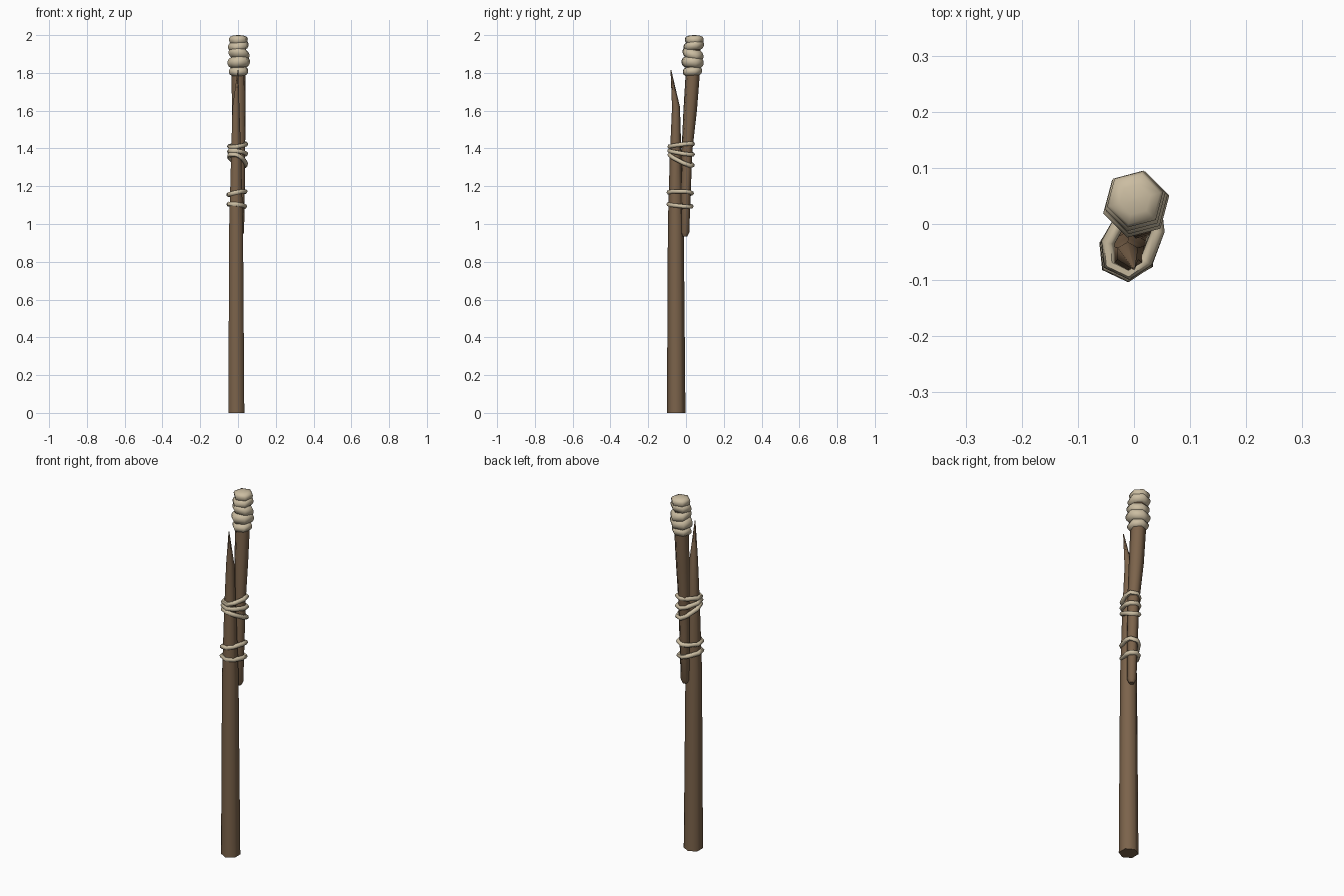
import bpy, bmesh, math

if "Cube" in bpy.data.objects:
    bpy.data.objects.remove(bpy.data.objects["Cube"])


def material(name, rgb):
    m = bpy.data.materials.new(name)
    m.diffuse_color = (*rgb, 1)
    m.use_nodes = True
    m.node_tree.nodes["Principled BSDF"].inputs["Base Color"].default_value = m.diffuse_color
    return m


WOOD = material("brown wood", (0.20, 0.125, 0.07))
CLOTH = material("pale cord", (0.60, 0.51, 0.36))


def finish(ob, mat, angle=62):
    ob.data.materials.clear()
    ob.data.materials.append(mat)
    bpy.ops.object.select_all(action='DESELECT')
    ob.select_set(True)
    bpy.context.view_layer.objects.active = ob
    bpy.ops.object.shade_smooth_by_angle(angle=math.radians(angle))


def stack(name, rings, mat, sides=6, turn=0.0, tilt=(0, 0)):
    """Stacked horizontal polygons (x, y, z, radius), optionally tilted."""
    bm = bmesh.new()
    loops = []
    for x, y, z, r in rings:
        loop = []
        for i in range(sides):
            a = math.radians(turn) + math.tau * i / sides
            dx, dy = r * math.cos(a), r * math.sin(a)
            loop.append(bm.verts.new((x + dx, y + dy, z + dx * tilt[0] + dy * tilt[1])))
        loops.append(loop)
    for lo, hi in zip(loops, loops[1:]):
        for i in range(sides):
            j = (i + 1) % sides
            bm.faces.new((lo[i], lo[j], hi[j], hi[i]))
    bm.faces.new(loops[0][::-1])
    bm.faces.new(loops[-1])
    me = bpy.data.meshes.new(name)
    bm.to_mesh(me)
    bm.free()
    ob = bpy.data.objects.new(name, me)
    bpy.context.collection.objects.link(ob)
    finish(ob, mat)


def cord(name, z, tilt, r1, r2, shift=(0, 0), depth=0.012):
    """Cord loop running round both sticks."""
    c1, c2 = (-0.012, -0.049), (0.012, 0.002)
    axis = math.atan2(c2[1] - c1[1], c2[0] - c1[0])
    pts = []
    for (cx, cy), r, start in ((c2, r2, axis - math.pi / 2), (c1, r1, axis + math.pi / 2)):
        for k in range(4):
            a = start + math.pi * k / 3
            x, y = cx + r * math.cos(a) + shift[0], cy + r * math.sin(a) + shift[1]
            pts.append((x, y, z + x * tilt[0] + (y + 0.025) * tilt[1], 1))
    cu = bpy.data.curves.new(name, 'CURVE')
    cu.dimensions = '3D'
    cu.bevel_depth, cu.bevel_resolution = depth, 1
    sp = cu.splines.new('POLY')
    sp.points.add(len(pts) - 1)
    for p, co in zip(sp.points, pts):
        p.co = co
    sp.use_cyclic_u = True
    ob = bpy.data.objects.new(name, cu)
    bpy.context.collection.objects.link(ob)
    bpy.ops.object.select_all(action='DESELECT')
    ob.select_set(True)
    bpy.context.view_layer.objects.active = ob
    bpy.ops.object.convert(target='MESH')
    finish(bpy.context.object, CLOTH)


# long pole with a splintered tip
stack("main_pole", [(-0.009, -0.052, 0, 0.049), (-0.010, -0.054, 1.0, 0.042),
                    (-0.010, -0.055, 1.35, 0.031), (-0.011, -0.053, 1.62, 0.021),
                    (0.0, -0.080, 1.815, 0.002)], WOOD, turn=90)

# shorter stick lashed behind it, leaning back
stack("upper_stick", [(0.010, -0.006, 0.935, 0.013), (0.010, -0.005, 0.955, 0.023),
                      (0.010, 0.000, 1.2, 0.027), (0.009, 0.006, 1.4, 0.030),
                      (0.004, 0.022, 1.6, 0.037), (0.003, 0.036, 1.8, 0.039),
                      (0.003, 0.041, 1.95, 0.038)], WOOD, turn=15)

# cord lashings
cord("lashing_top", 1.417, (0.10, 0.10), 0.038, 0.034)
cord("lashing_second", 1.378, (-0.10, -0.14), 0.039, 0.034)
cord("lashing_third", 1.338, (-0.25, -0.42), 0.038, 0.033)
cord("lashing_fourth", 1.165, (0.22, -0.07), 0.040, 0.032, (-0.002, -0.003))
cord("lashing_bottom", 1.098, (-0.10, -0.08), 0.039, 0.031, (-0.003, -0.004))

# bulging wraps at the head: x, y, z, radius, half height, tilt
wraps = [(0.003, 0.034, 1.808, 0.053, 0.022, (0.02, 0.05)),
         (0.004, 0.035, 1.856, 0.061, 0.028, (0.06, -0.06)),
         (0.005, 0.037, 1.900, 0.057, 0.026, (-0.10, -0.20)),
         (0.002, 0.041, 1.943, 0.056, 0.024, (0.08, 0.12))]
for n, (x, y, z, r, h, tilt) in enumerate(wraps, 1):
    stack(f"head_wrap_{n}", [(x, y, z + h * t, r * s) for t, s in
          ((-1, 0.72), (-0.7, 0.9), (-0.25, 1), (0.25, 1), (0.7, 0.9), (1, 0.72))],
          CLOTH, turn=15, tilt=tilt)

# domed cap
stack("head_cap", [(0.002, 0.044, z, r) for z, r in
      ((1.952, 0.040), (1.962, 0.049), (1.980, 0.052), (1.991, 0.046), (1.998, 0.028), (2.0, 0.004))],
      CLOTH, turn=15)
